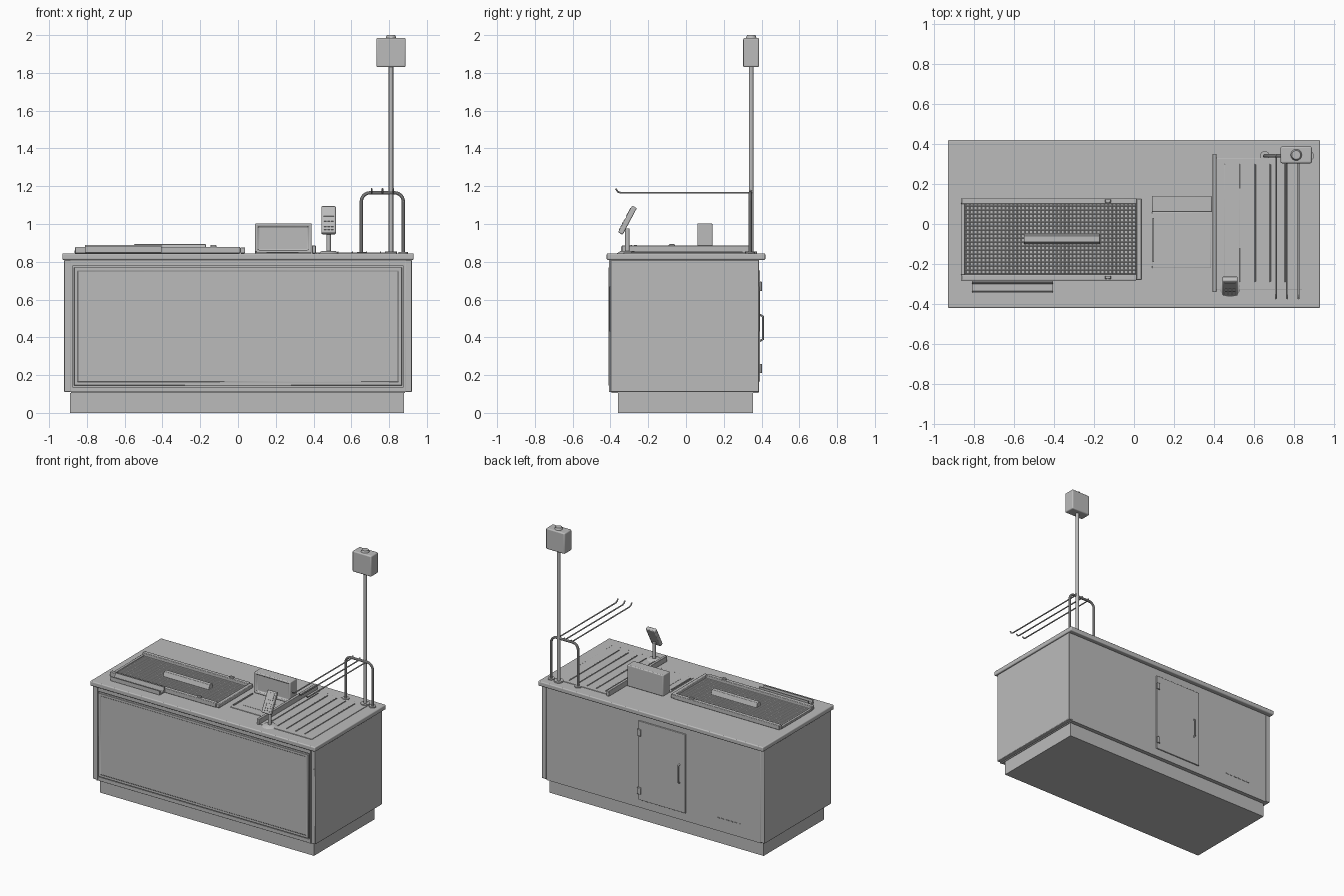
import bpy, bmesh, math
from mathutils import Vector, Matrix

if "Cube" in bpy.data.objects:
    bpy.data.objects.remove(bpy.data.objects["Cube"])

grey = bpy.data.materials.new("neutral_grey")
grey.use_nodes = True
grey.diffuse_color = (0.5, 0.5, 0.5, 1)
grey.node_tree.nodes["Principled BSDF"].inputs["Base Color"].default_value = (0.5, 0.5, 0.5, 1)


def finish(name, bm, bevel=0, segs=2):
    me = bpy.data.meshes.new(name)
    bmesh.ops.recalc_face_normals(bm, faces=bm.faces)
    bm.to_mesh(me)
    bm.free()
    ob = bpy.data.objects.new(name, me)
    bpy.context.collection.objects.link(ob)
    me.materials.append(grey)
    if bevel:
        mod = ob.modifiers.new("soft_edges", "BEVEL")
        mod.width, mod.segments = bevel, segs
    smooth(ob)
    return ob


def smooth(ob):
    bpy.ops.object.select_all(action="DESELECT")
    ob.select_set(True)
    bpy.context.view_layer.objects.active = ob
    bpy.ops.object.shade_smooth_by_angle(angle=math.radians(35))


def box(name, x, y, z, bevel=0, segs=2):
    """Box from (min, max) ranges."""
    bm = bmesh.new()
    size = [r[1] - r[0] for r in (x, y, z)]
    mid = [sum(r) / 2 for r in (x, y, z)]
    bmesh.ops.create_cube(bm, size=1, matrix=Matrix.Translation(mid) @ Matrix.Diagonal(size + [1]))
    return finish(name, bm, bevel, segs)


def cylinder(name, centre, radius, height, top=None, sides=24):
    bm = bmesh.new()
    bmesh.ops.create_cone(bm, cap_ends=True, segments=sides, radius1=radius,
                          radius2=radius if top is None else top, depth=height,
                          matrix=Matrix.Translation(Vector(centre) + Vector((0, 0, height / 2))))
    return finish(name, bm)


def tube(name, points, radius):
    cu = bpy.data.curves.new(name, "CURVE")
    cu.dimensions, cu.bevel_depth, cu.bevel_resolution, cu.use_fill_caps = "3D", radius, 3, True
    sp = cu.splines.new("POLY")
    sp.points.add(len(points) - 1)
    for p, co in zip(sp.points, points):
        p.co = (*co, 1)
    ob = bpy.data.objects.new(name, cu)
    bpy.context.collection.objects.link(ob)
    bpy.ops.object.select_all(action="DESELECT")
    ob.select_set(True)
    bpy.context.view_layer.objects.active = ob
    bpy.ops.object.convert(target="MESH")
    ob = bpy.context.view_layer.objects.active
    ob.data.materials.clear()
    ob.data.materials.append(grey)
    smooth(ob)
    return ob


def prism_x(name, profile, x0, x1, bevel=0):
    """Extrude a (y, z) profile along x."""
    bm = bmesh.new()
    face = bm.faces.new([bm.verts.new((x0, y, z)) for y, z in profile])
    ext = bmesh.ops.extrude_face_region(bm, geom=[face])["geom"]
    bmesh.ops.translate(bm, vec=(x1 - x0, 0, 0), verts=[v for v in ext if isinstance(v, bmesh.types.BMVert)])
    return finish(name, bm, bevel)


def inset_front(ob, direction, thickness, depth):
    """Recess the face looking in one direction, leaving a rim."""
    bm = bmesh.new()
    bm.from_mesh(ob.data)
    bm.normal_update()
    face = max(bm.faces, key=lambda f: f.normal.dot(Vector(direction)))
    bmesh.ops.inset_region(bm, faces=[face], thickness=thickness)
    bmesh.ops.inset_region(bm, faces=[face], thickness=0.003, depth=-depth)
    bm.to_mesh(ob.data)
    bm.free()


TOP = 0.845

# Cabinet
box("plinth", (-0.89, 0.88), (-0.36, 0.355), (0, 0.105))
box("cabinet_body", (-0.885, 0.885), (-0.395, 0.385), (0.105, 0.81))
for side, s in (("right", -1), ("left", 1)):
    box(side + "_end_panel", sorted((s * 0.885, s * 0.92)), (-0.4, 0.387), (0.11, 0.81), 0.004)
    box(side + "_trim_post", sorted((s * 0.876, s * 0.886)), (-0.407, -0.39), (0.11, 0.81))
for y in (-0.402, 0.388):
    box("end_slot_cover", (0.906, 0.914), (y - 0.002, y + 0.002), (0.43, 0.67))
box("countertop", (-0.93, 0.93), (-0.42, 0.42), (0.81, TOP), 0.007, 3)

# Front panel with its surrounding rails
panel = box("front_panel", (-0.868, 0.868), (-0.411, -0.39), (0.145, 0.77), 0.002, 1)
inset_front(panel, (0, -1, 0), 0.025, 0.002)
for z in ((0.11, 0.138), (0.777, 0.81)):
    box("front_trim_rail", (-0.876, 0.876), (-0.403, -0.39), z)

# Rear door, hinges, handle and vents
box("rear_door", (-0.27, 0.12), (0.38, 0.393), (0.165, 0.755), 0.003)
for z in (0.235, 0.67):
    box("door_hinge", (0.095, 0.125), (0.39, 0.402), (z - 0.025, z + 0.025), 0.003)
tube("door_handle", [(-0.22, 0.39, 0.38), (-0.22, 0.407, 0.39), (-0.22, 0.407, 0.51), (-0.22, 0.39, 0.52)], 0.006)
for i in range(6):
    x = -0.73 + i * 0.037
    box("rear_vent", (x, x + 0.024), (0.384, 0.388), (0.2, 0.206))

# Conveyor belt with shallow woven cells
bm = bmesh.new()
bmesh.ops.create_grid(bm, x_segments=44, y_segments=18, size=0.5,
                      matrix=Matrix.Translation((-0.425, -0.07, TOP + 0.012)) @ Matrix.Diagonal((0.87, 0.36, 1, 1)))
bmesh.ops.inset_individual(bm, faces=bm.faces[:], thickness=0.004, depth=-0.002)
finish("belt", bm)
for y in ((0.1, 0.13), (-0.282, -0.252)):
    box("belt_side_rail", (-0.862, 0.012), y, (TOP, 0.878), 0.004)
    mid = sum(y) / 2
    box("rail_sensor", (-0.145, -0.115), (mid - 0.008, mid + 0.008), (0.876, 0.89), 0.003)
box("belt_end_bar", (0.012, 0.038), (-0.277, 0.125), (TOP, 0.875), 0.004)
box("belt_start_bar", (-0.865, -0.845), (-0.255, 0.105), (TOP, 0.862), 0.003)
prism_x("item_divider", [(-0.102, 0.858), (-0.048, 0.858), (-0.06, 0.893), (-0.09, 0.893)], -0.55, -0.17, 0.003)
prism_x("divider_tray", [(-0.345, 0.85), (-0.285, 0.85), (-0.285, 0.89), (-0.293, 0.89),
                         (-0.3, 0.86), (-0.335, 0.86), (-0.337, 0.88), (-0.345, 0.88)], -0.81, -0.405)

# Scanner and weighing plate
scanner = box("scanner_tower", (0.09, 0.39), (0.06, 0.14), (TOP, 1.003))
inset_front(scanner, (0, -1, 0), 0.022, 0.012)
mod = scanner.modifiers.new("soft_edges", "BEVEL")
mod.width, mod.segments = 0.008, 3
box("weighing_plate", (0.09, 0.385), (-0.22, 0.06), (TOP - 0.005, TOP + 0.004), 0.002)
box("scanner_window", (0.15, 0.32), (-0.15, 0.0), (TOP, TOP + 0.0055))
box("plate_stop", (0.093, 0.101), (-0.19, 0.03), (TOP, TOP + 0.012))

# Packing area
box("packing_divider", (0.392, 0.412), (-0.34, 0.35), (TOP, 0.886), 0.003)
box("packing_plate", (0.412, 0.84), (-0.33, 0.33), (TOP - 0.005, TOP + 0.004), 0.002)
for i in range(5):
    x = 0.455 + i * 0.075
    box("packing_ridge", (x - 0.003, x + 0.003), (-0.29, 0.3), (TOP, TOP + 0.009), 0.002)

# Payment terminal on its stand
cylinder("terminal_base", (0.48, -0.31, TOP), 0.055, 0.013, 0.035)
cylinder("terminal_post", (0.48, -0.31, TOP), 0.012, 0.13)
tilt = Matrix.Translation((0.48, -0.31, 1.02)) @ Matrix.Rotation(math.radians(-28), 4, "X")
terminal = box("terminal", (-0.038, 0.038), (-0.014, 0.014), (-0.08, 0.08), 0.006)
screen = box("terminal_screen", (-0.028, 0.028), (-0.017, -0.01), (0.015, 0.065), 0.001)
parts = [terminal, screen]
for row in range(4):
    for col in range(3):
        x, z = (col - 1) * 0.019, -0.06 + row * 0.017
        parts.append(box("terminal_key", (x - 0.007, x + 0.007), (-0.017, -0.01), (z - 0.005, z + 0.005)))
for ob in parts:
    ob.matrix_world = tilt

# Bag rack: rounded hoop with three hooked rods
hoop = [(0.653, 0.34, TOP)]
for cx, start in ((0.698, 180), (0.83, 90)):
    for i in range(7):
        a = math.radians(start - i * 15)
        hoop.append((cx + 0.045 * math.cos(a), 0.34, 1.12 + 0.045 * math.sin(a)))
hoop.append((0.875, 0.34, TOP))
tube("bag_hoop", hoop, 0.009)
for x in (0.653, 0.875):
    cylinder("hoop_foot", (x, 0.34, TOP), 0.024, 0.008)
for x in (0.708, 0.765, 0.822):
    tube("bag_rod", [(x, 0.345, 1.18), (x, 0.338, 1.165), (x, -0.345, 1.165),
                     (x, -0.36, 1.17), (x, -0.372, 1.187)], 0.005)

# Lane light on its pole
cylinder("pole_foot", (0.81, 0.345, TOP), 0.032, 0.01)
cylinder("light_pole", (0.81, 0.345, TOP), 0.012, 0.99)
box("light_box", (0.732, 0.888), (0.303, 0.387), (1.83, 1.985), 0.008, 3)
cylinder("light_cap", (0.81, 0.345, 1.98), 0.03, 0.02, 0.022)
